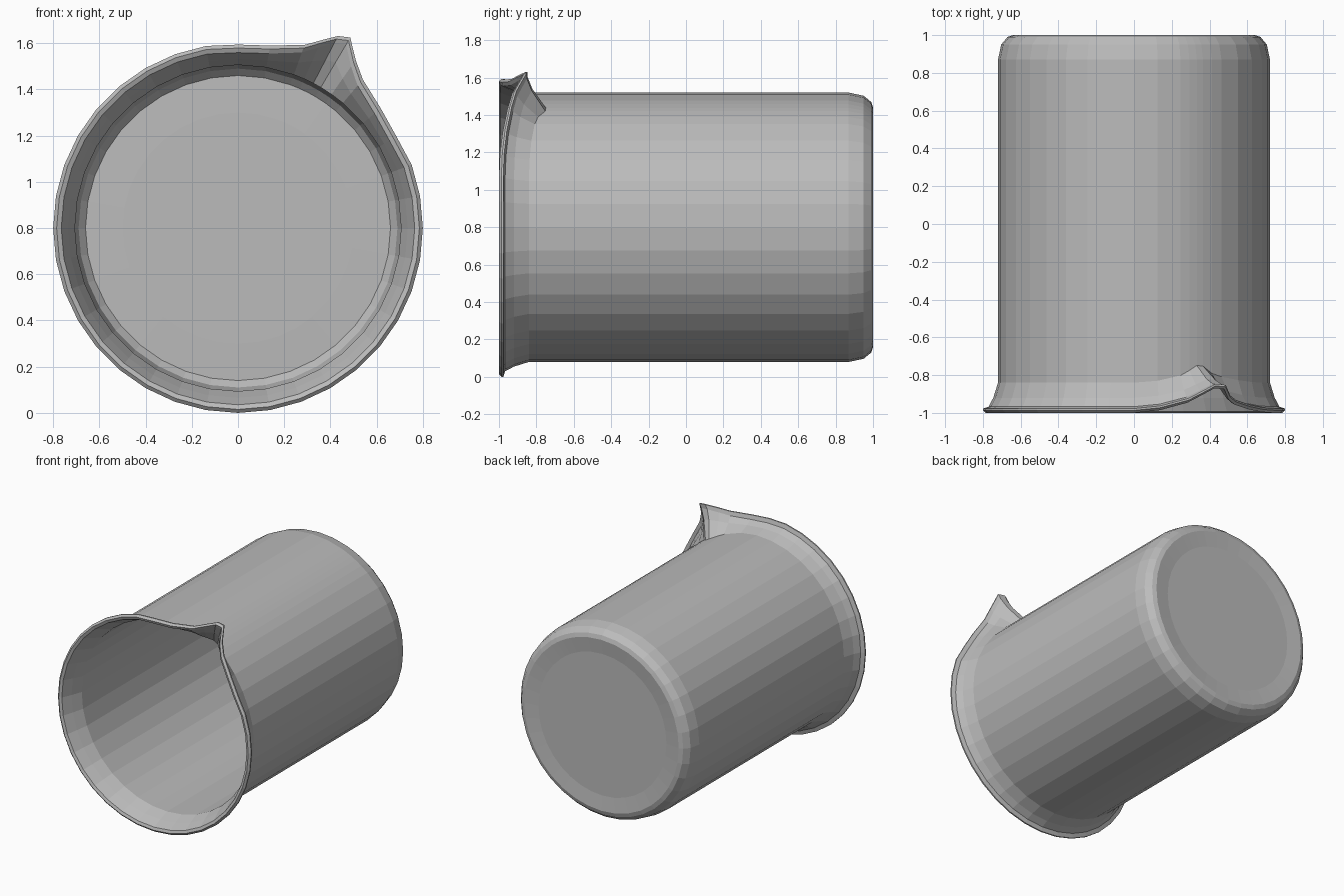
import bpy
import bmesh
from math import sin, cos, radians

if "Cube" in bpy.data.objects:
    bpy.data.objects.remove(bpy.data.objects["Cube"])

AXIS_Z = 0.80

# Wall section from outer base to inner floor:
# radius, y, spout push outward, spout pull back
SECTION = [
    (0.53, 0.988, 0, 0), (0.64, 1.0, 0, 0), (0.67, 0.99, 0, 0),
    (0.703, 0.95, 0, 0), (0.72, 0.87, 0, 0),
    (0.72, -0.84, 0, 0.7), (0.745, -0.92, 0.65, 0.76),
    (0.77, -0.967, 0.97, 0.93), (0.80, -0.977, 1, 1), (0.80, -0.987, 1, 1),
    (0.785, -1.0, 1, 1), (0.765, -0.992, 1, 1),
    (0.735, -0.92, 0.62, 0.76), (0.706, -0.84, 0, 0.7),
    (0.706, 0.86, 0, 0), (0.69, 0.94, 0, 0), (0.66, 0.972, 0, 0),
    (0.50, 0.967, 0, 0),
]

# Pouring lip: angle, outward push, backward pull
LIP = [(20, 0, 0), (30, -0.008, 0.005), (44, 0.012, 0.025), (50, 0.04, 0.045),
       (55, 0.088, 0.07), (59.5, 0.157, 0.125), (62.5, 0.137, 0.13),
       (69, 0.05, 0.06), (76, 0.005, 0.02), (90, -0.006, 0)]


def lip_shape(angle):
    """Outward push and backward pull of the lip at an angle."""
    for (a, p, q), (b, r, s) in zip(LIP, LIP[1:]):
        if a <= angle <= b:
            t = (angle - a) / (b - a)
            return p + t * (r - p), q + t * (s - q)
    return 0, 0


# Even facets, with extra columns where the lip is pinched
ANGLES = sorted([a for a in range(0, 360, 10) if a != 60]
                + [55, 59.5, 62.5, 66])

bm = bmesh.new()
rings = []
for radius, y, push, pull in SECTION:
    ring = []
    for a in ANGLES:
        dr, dy = lip_shape(a)
        r = radius + dr * push
        ring.append(bm.verts.new((r * cos(radians(a)), y + dy * pull,
                                  AXIS_Z + r * sin(radians(a)))))
    rings.append(ring)

# Skin the rings, then close the outer base and the inner floor
count = len(ANGLES)
for low, high in zip(rings, rings[1:]):
    for i in range(count):
        j = (i + 1) % count
        bm.faces.new((low[i], low[j], high[j], high[i]))
bm.faces.new(rings[0])
bm.faces.new(rings[-1])
bmesh.ops.recalc_face_normals(bm, faces=bm.faces)

mesh = bpy.data.meshes.new("beaker")
bm.to_mesh(mesh)
bm.free()
beaker = bpy.data.objects.new("beaker", mesh)
bpy.context.collection.objects.link(beaker)

# Single grey colour
grey = bpy.data.materials.new("light grey")
grey.use_nodes = True
colour = (0.5, 0.5, 0.5, 1)
grey.diffuse_color = colour
grey.node_tree.nodes["Principled BSDF"].inputs["Base Color"].default_value = colour
mesh.materials.append(grey)
